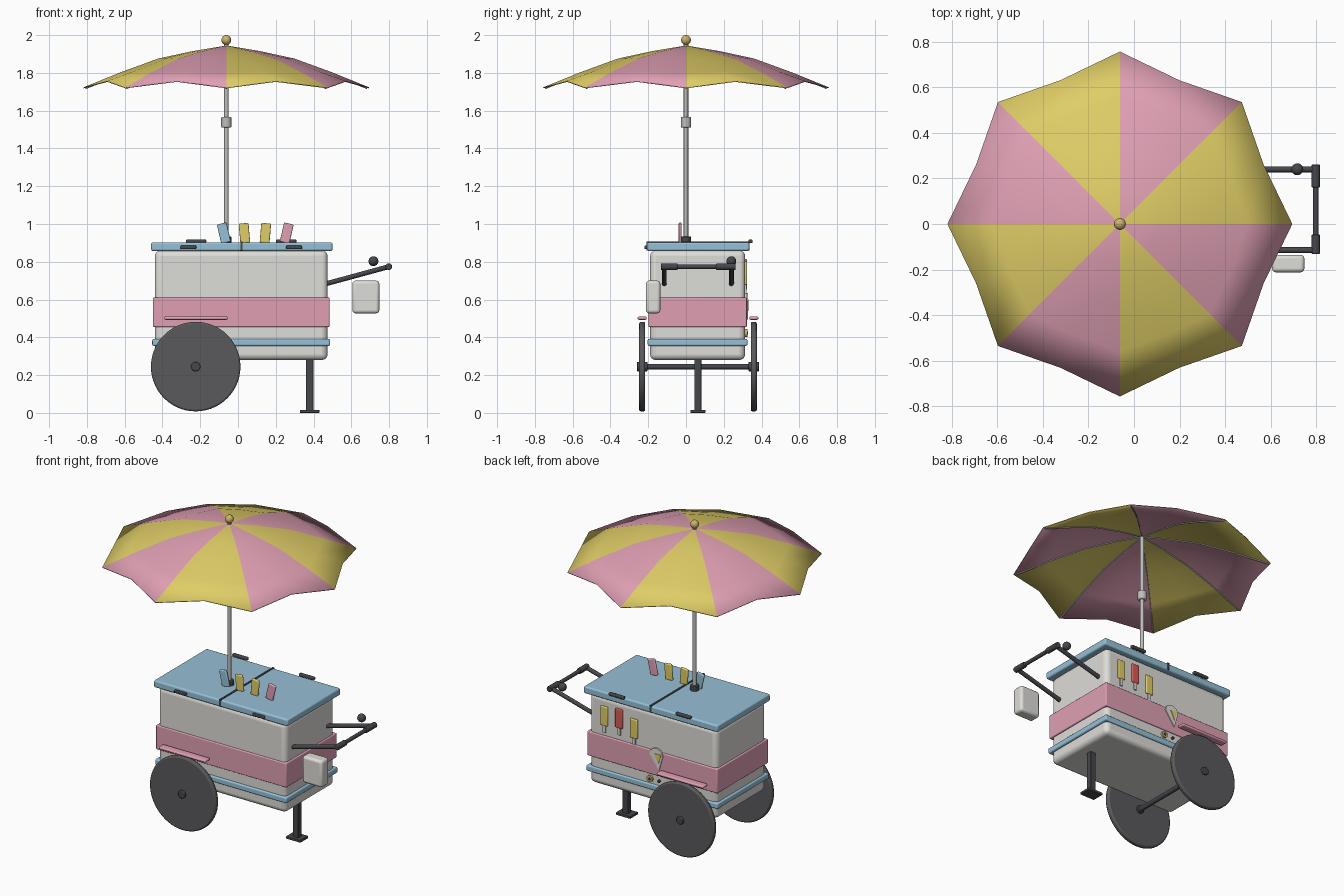
import bpy, bmesh, math
from mathutils import Vector, Matrix

if "Cube" in bpy.data.objects:
    bpy.data.objects.remove(bpy.data.objects["Cube"])


def material(name, r, g, b):
    m = bpy.data.materials.new(name)
    lin = [((c / 255 + 0.055) / 1.055) ** 2.4 for c in (r, g, b)]
    m.diffuse_color = (*lin, 1)
    m.use_nodes = True
    m.node_tree.nodes["Principled BSDF"].inputs["Base Color"].default_value = m.diffuse_color
    return m


WHITE = material("off_white", 222, 221, 216)
PINK = material("pink", 224, 160, 180)
YELLOW = material("yellow", 224, 206, 103)
BLUE = material("sky_blue", 150, 192, 215)
DARK = material("charcoal", 70, 71, 75)
RUBBER = material("tyre_grey", 90, 90, 92)
METAL = material("pale_metal", 190, 190, 188)
RED = material("red", 214, 92, 84)
GOLD = material("tan_gold", 205, 178, 108)


def finish(bm, name, mats, bevel=0.0, segs=3):
    bmesh.ops.recalc_face_normals(bm, faces=bm.faces)
    me = bpy.data.meshes.new(name)
    bm.to_mesh(me)
    bm.free()
    ob = bpy.data.objects.new(name, me)
    bpy.context.collection.objects.link(ob)
    for m in mats:
        me.materials.append(m)
    if bevel:
        mod = ob.modifiers.new("bevel", "BEVEL")
        mod.width, mod.segments, mod.limit_method = bevel, segs, "ANGLE"
    bpy.ops.object.select_all(action="DESELECT")
    ob.select_set(True)
    bpy.context.view_layer.objects.active = ob
    bpy.ops.object.shade_smooth_by_angle(angle=math.radians(35))
    return ob


def box(name, x, y, z, mat, bevel=0.0, tilt=0.0, segs=3):
    """Box from (min, max) ranges, optionally tilted about y."""
    size = Vector((x[1] - x[0], y[1] - y[0], z[1] - z[0]))
    mid = Vector((sum(x), sum(y), sum(z))) / 2
    bm = bmesh.new()
    m = Matrix.Translation(mid) @ Matrix.Rotation(math.radians(tilt), 4, "Y") @ Matrix.Diagonal((*size, 1))
    bmesh.ops.create_cube(bm, size=1, matrix=m)
    return finish(bm, name, [mat], bevel, segs)


def rod(name, a, b, r, mat, segs=16, bevel=0.0, r2=None):
    a, b = Vector(a), Vector(b)
    d = b - a
    bm = bmesh.new()
    m = Matrix.Translation((a + b) / 2) @ d.to_track_quat("Z", "Y").to_matrix().to_4x4()
    bmesh.ops.create_cone(bm, cap_ends=True, segments=segs, radius1=r,
                          radius2=r if r2 is None else r2, depth=d.length, matrix=m)
    return finish(bm, name, [mat], bevel, 2)


def ball(name, c, r, mat):
    bm = bmesh.new()
    bmesh.ops.create_uvsphere(bm, u_segments=20, v_segments=12, radius=r, matrix=Matrix.Translation(c))
    return finish(bm, name, [mat])


def plate(name, pts, y0, y1, mat):
    """Extrude an x,z outline along y."""
    bm = bmesh.new()
    f = bm.faces.new([bm.verts.new((x, y0, z)) for x, z in pts])
    ext = bmesh.ops.extrude_face_region(bm, geom=[f])
    bmesh.ops.translate(bm, vec=(0, y1 - y0, 0), verts=[v for v in ext["geom"] if isinstance(v, bmesh.types.BMVert)])
    return finish(bm, name, [mat])


# Cart body with bands
box("cart_body", (-0.44, 0.474), (-0.19, 0.313), (0.28, 0.86), WHITE, 0.03, segs=4)
box("pink_band", (-0.45, 0.484), (-0.198, 0.322), (0.455, 0.612), PINK, 0.006)
box("blue_stripe", (-0.454, 0.488), (-0.203, 0.325), (0.355, 0.392), BLUE, 0.008)

# Lid, centre seam, hinges, grips
box("lid", (-0.46, 0.5), (-0.207, 0.335), (0.857, 0.903), BLUE, 0.01)
box("lid_seam", (0.012, 0.024), (-0.21, 0.337), (0.86, 0.907), DARK)
for x in (-0.222, 0.255):
    box("lid_hinge", (x - 0.054, x + 0.054), (0.331, 0.353), (0.899, 0.918), DARK, 0.006)
for x in (-0.263, 0.297):
    box("lid_grip", (x - 0.042, x + 0.042), (-0.22, -0.204), (0.867, 0.886), DARK, 0.005)

# Wheels, hubs, fenders, axle
WX, WZ = -0.224, 0.245
for y in (-0.232, 0.359):
    rod("wheel", (WX, y - 0.016, WZ), (WX, y + 0.016, WZ), 0.237, RUBBER, 56, 0.009)
    rod("wheel_hub", (WX, y - 0.028, WZ), (WX, y + 0.028, WZ), 0.025, DARK, 20, 0.004)
    box("fender", (-0.39, -0.055), (y - 0.024, y + 0.024), (0.493, 0.51), PINK, 0.007)
rod("axle", (WX, -0.24, WZ), (WX, 0.365, WZ), 0.015, DARK)

# Support leg
box("support_leg", (0.36, 0.4), (0.045, 0.081), (0.01, 0.285), DARK, 0.004)
box("leg_foot", (0.327, 0.431), (0.023, 0.103), (0.0, 0.016), DARK, 0.003)

# Push handle with grips and bell
for y in (-0.115, 0.24):
    rod("handle_arm", (0.46, y, 0.682), (0.798, y, 0.774), 0.013, DARK)
rod("handle_bar", (0.798, -0.125, 0.774), (0.798, 0.255, 0.774), 0.012, DARK)
for a, b in ((-0.132, -0.045), (0.16, 0.262)):
    rod("handle_grip", (0.798, a, 0.774), (0.798, b, 0.774), 0.018, DARK, bevel=0.004)
ball("handle_bell", (0.717, 0.24, 0.803), 0.026, DARK)

# Side bin beside the handle
box("side_bin", (0.606, 0.748), (-0.212, -0.136), (0.527, 0.7), WHITE, 0.016)

# Umbrella pole
PX = -0.062
rod("pole", (PX, 0, 0.89), (PX, 0, 1.95), 0.012, METAL)
rod("pole_socket", (PX, 0, 0.895), (PX, 0, 0.934), 0.027, DARK, bevel=0.004)
rod("pole_collar", (PX, 0, 1.51), (PX, 0, 1.567), 0.027, METAL, 20, 0.006)
ball("pole_finial", (PX, 0, 1.974), 0.026, GOLD)

# Umbrella canopy: 8 two-part gores, scalloped rim
RINGS = [(0.18, 1.915), (0.36, 1.876), (0.56, 1.803), (0.757, 1.723)]
bm = bmesh.new()
apex = bm.verts.new((PX, 0, 1.945))
grid = []
for k, (r, z) in enumerate(RINGS):
    row = []
    for i in range(16):
        rr, zz = r, z
        if i % 2:
            rr, zz = (r * 0.902, z + 0.034) if k == 3 else (r * 0.94, z + 0.003 * k)
        a = i * math.pi / 8
        row.append(bm.verts.new((PX + rr * math.cos(a), rr * math.sin(a), zz)))
    grid.append(row)
for i in range(16):
    j = (i + 1) % 16
    faces = [bm.faces.new((apex, grid[0][i], grid[0][j]))]
    for lo, hi in zip(grid, grid[1:]):
        faces.append(bm.faces.new((lo[i], hi[i], hi[j], lo[j])))
    for f in faces:
        f.material_index = (i // 2) % 2
canopy = finish(bm, "umbrella_canopy", [YELLOW, PINK])
mod = canopy.modifiers.new("thickness", "SOLIDIFY")
mod.thickness, mod.offset = 0.005, -1

# Umbrella ribs under the canopy
for i in range(8):
    c, s = math.cos(i * math.pi / 4), math.sin(i * math.pi / 4)
    path = [(0.0, 1.945)] + RINGS
    for (r0, z0), (r1, z1) in zip(path, path[1:]):
        k = 0.985
        rod("umbrella_rib", (PX + r0 * k * c, r0 * k * s, z0 - 0.007),
            (PX + r1 * k * c, r1 * k * s, z1 - 0.005), 0.004, METAL, 6)

# Upright ice lollies on the lid
for x, tilt, mat in ((-0.075, -13, BLUE), (0.034, -5, YELLOW), (0.145, 5, YELLOW), (0.258, 13, PINK)):
    box("lid_lolly", (x - 0.026, x + 0.026), (-0.039, -0.023), (0.9, 1.004), mat, 0.006, tilt)

# Lolly plates on the back panel
for x, z, mat in ((0.363, 0.74, YELLOW), (0.257, 0.752, RED), (0.15, 0.715, YELLOW)):
    box("back_lolly", (x - 0.026, x + 0.026), (0.31, 0.324), (z - 0.062, z + 0.062), mat, 0.006)
    box("back_lolly_stick", (x - 0.01, x + 0.01), (0.31, 0.32), (z - 0.108, z - 0.06), WHITE)

# Ice cream cone picture on the band
cx, cz = -0.015, 0.59
scoop = [(cx + 0.047 * math.cos(t * math.pi / 10), cz + 0.045 * math.sin(t * math.pi / 10)) for t in range(11)]
plate("cone_picture", scoop + [(cx - 0.02, cz - 0.095)], 0.318, 0.328, WHITE)
plate("cone_wafer", [(cx - 0.036, cz + 0.01), (cx + 0.01, cz + 0.01), (cx - 0.018, cz - 0.05)], 0.322, 0.331, YELLOW)

# Small drain cap under the band
rod("drain_cap", (0.035, 0.305, 0.423), (0.035, 0.325, 0.423), 0.021, GOLD, 20)
rod("drain_plug", (0.035, 0.32, 0.423), (0.035, 0.329, 0.423), 0.009, DARK, 12)
rod("drain_pin", (-0.03, 0.305, 0.423), (-0.03, 0.325, 0.423), 0.009, DARK, 12)
